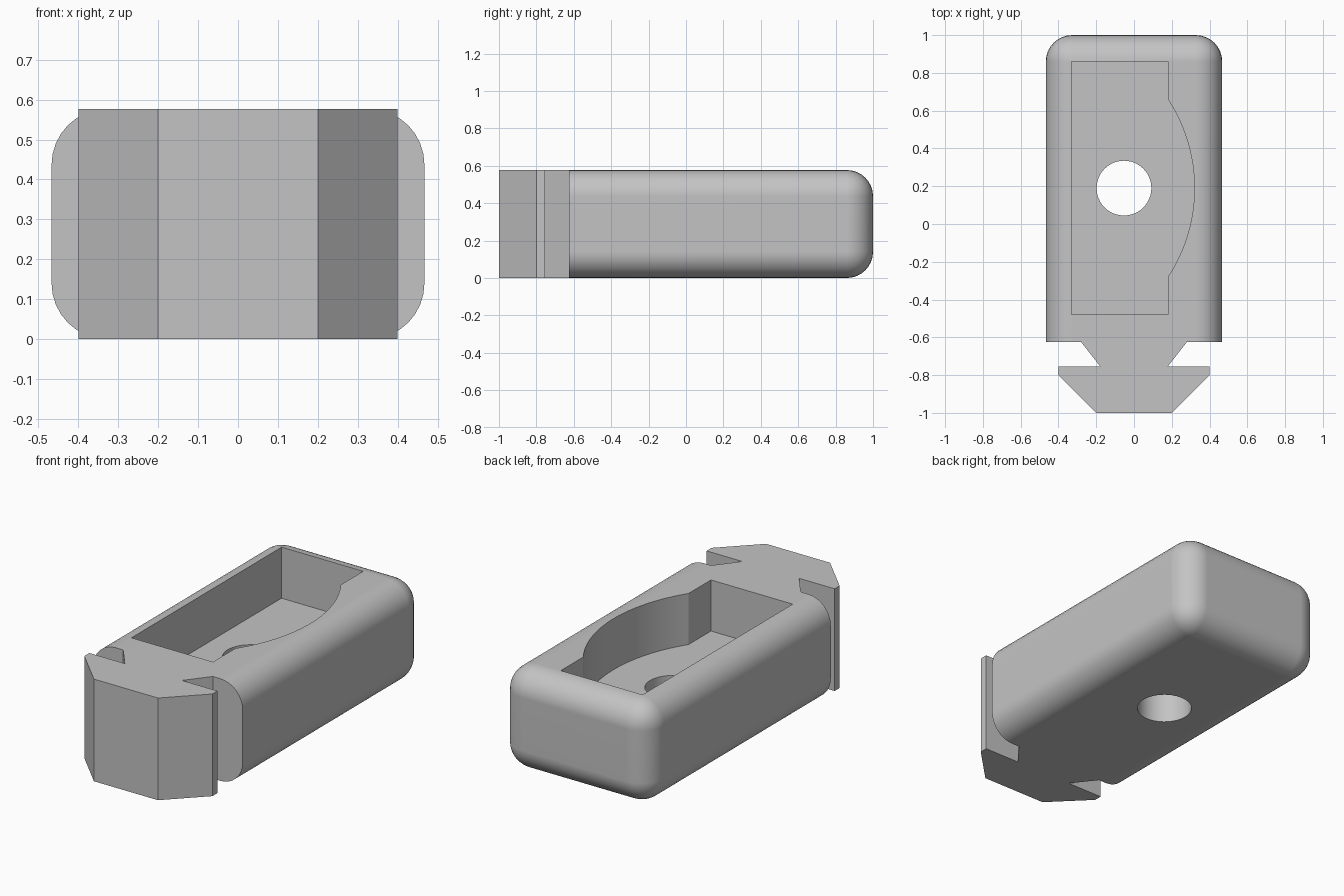
import bpy, bmesh, math

if "Cube" in bpy.data.objects:
    bpy.data.objects.remove(bpy.data.objects["Cube"], do_unlink=True)

HALF_W, FRONT, BACK, HEIGHT, RADIUS = 0.467, -0.625, 1.0, 0.577, 0.14
FLOOR = HEIGHT / 2

grey = bpy.data.materials.new("plain grey")
grey.use_nodes = True
grey.diffuse_color = (0.55, 0.55, 0.55, 1)
grey.node_tree.nodes["Principled BSDF"].inputs["Base Color"].default_value = grey.diffuse_color


def add_object(name, bm):
    bmesh.ops.recalc_face_normals(bm, faces=bm.faces)
    mesh = bpy.data.meshes.new(name)
    bm.to_mesh(mesh)
    bm.free()
    mesh.materials.append(grey)
    obj = bpy.data.objects.new(name, mesh)
    bpy.context.collection.objects.link(obj)
    return obj


def extrude_outline(name, outline, bottom, top):
    bm = bmesh.new()
    face = bm.faces.new([bm.verts.new((x, y, bottom)) for x, y in outline])
    grown = bmesh.ops.extrude_face_region(bm, geom=[face])
    verts = [v for v in grown["geom"] if isinstance(v, bmesh.types.BMVert)]
    bmesh.ops.translate(bm, verts=verts, vec=(0, 0, top - bottom))
    return add_object(name, bm)


# Body block: every edge rounded except around the flat front end
bm = bmesh.new()
bmesh.ops.create_cube(bm, size=1)
for v in bm.verts:
    v.co = (v.co.x * 2 * HALF_W, BACK if v.co.y > 0 else FRONT, (v.co.z + 0.5) * HEIGHT)
edges = [e for e in bm.edges if any(v.co.y > 0 for v in e.verts)]
bmesh.ops.bevel(bm, geom=edges, offset=RADIUS, offset_type='OFFSET',
                segments=8, profile=0.5, affect='EDGES', clamp_overlap=False)
body = add_object("body", bm)

# Pocket with a bowed side, open at the top
arc_r, arc_x, mid_y, half_chord = 0.859, -0.539, 0.19, 0.47
sweep = math.asin(half_chord / arc_r)
arc = [(arc_x + arc_r * math.cos(a), mid_y + arc_r * math.sin(a))
       for a in (sweep * (i / 12 - 1) for i in range(25))]
pocket_outline = [(-0.33, 0.86), (-0.33, -0.48), (0.18, -0.48), *arc, (0.18, 0.86)]
pocket = extrude_outline("pocket_cutter", pocket_outline, FLOOR, HEIGHT + 0.2)

# Round hole through the pocket floor
circle = [(-0.053 + 0.145 * math.cos(math.tau * i / 48), mid_y + 0.145 * math.sin(math.tau * i / 48))
          for i in range(48)]
hole = extrude_outline("hole_cutter", circle, -0.2, HEIGHT + 0.1)

for cutter in (pocket, hole):
    cutter.hide_render = True
    mod = body.modifiers.new("cut", 'BOOLEAN')
    mod.operation = 'DIFFERENCE'
    mod.solver = 'EXACT'
    mod.object = cutter

bpy.ops.object.select_all(action='DESELECT')
body.select_set(True)
bpy.context.view_layer.objects.active = body
for mod in list(body.modifiers):
    bpy.ops.object.modifier_apply(modifier=mod.name)
for cutter in (pocket, hole):
    bpy.data.objects.remove(cutter, do_unlink=True)
bpy.ops.object.shade_smooth_by_angle(angle=math.radians(30))
weighted = body.modifiers.new("flat_panels", 'WEIGHTED_NORMAL')
weighted.keep_sharp = True

# Barbed clip on the front end, mirrored about the centre
side = [(0.2, -1.0), (0.4, -0.8), (0.4, -0.755), (0.178, -0.755), (0.28, FRONT)]
extrude_outline("front_clip", side + [(-x, y) for x, y in reversed(side)], 0, HEIGHT)
